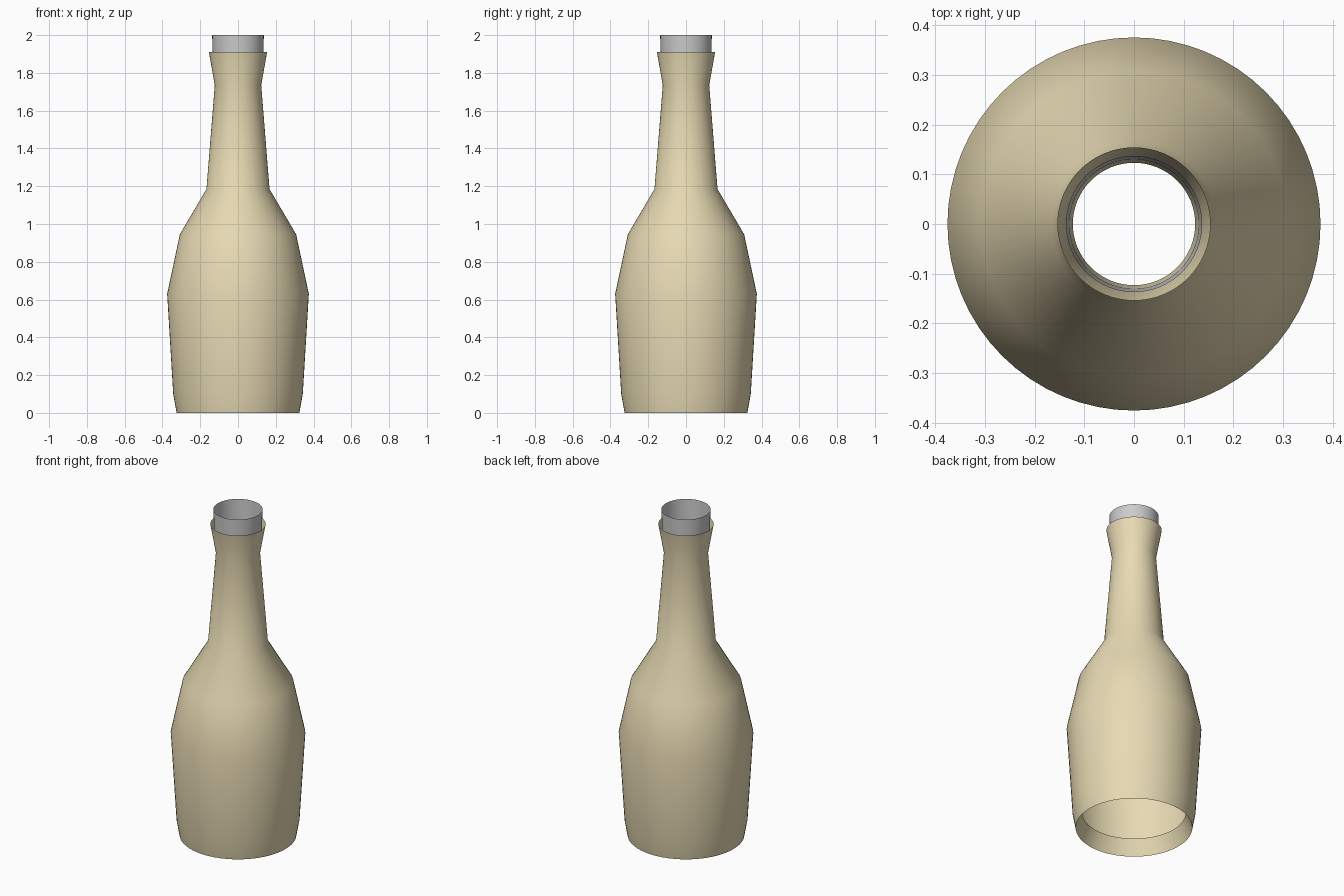
import bpy, bmesh, math

if "Cube" in bpy.data.objects:
    bpy.data.objects.remove(bpy.data.objects["Cube"])

SIDES = 64


def lathe(name, profile, color=None):
    """Revolve an open (radius, height) profile around z."""
    bm = bmesh.new()
    rings = []
    for r, z in profile:
        rings.append([bm.verts.new((r * math.cos(2 * math.pi * i / SIDES),
                                    r * math.sin(2 * math.pi * i / SIDES), z))
                      for i in range(SIDES)])
    for low, high in zip(rings, rings[1:]):
        for i in range(SIDES):
            j = (i + 1) % SIDES
            bm.faces.new((low[i], low[j], high[j], high[i]))
    mesh = bpy.data.meshes.new(name)
    bm.to_mesh(mesh)
    bm.free()
    obj = bpy.data.objects.new(name, mesh)
    bpy.context.collection.objects.link(obj)
    if color:
        mat = bpy.data.materials.new(name + "_material")
        mat.diffuse_color = color
        mat.use_nodes = True
        mat.node_tree.nodes["Principled BSDF"].inputs["Base Color"].default_value = mat.diffuse_color
        mesh.materials.append(mat)
    bpy.ops.object.select_all(action='DESELECT')
    obj.select_set(True)
    bpy.context.view_layer.objects.active = obj
    bpy.ops.object.shade_smooth_by_angle(angle=math.radians(40))
    return obj


# Bottle shell: open underside with a tucked-in lip, body, shoulder, flared neck
lathe("bottle_body", [
    (0.288, 0.095), (0.325, 0.0), (0.343, 0.10), (0.375, 0.63),
    (0.308, 0.945), (0.167, 1.185), (0.123, 1.735), (0.154, 1.91),
], (0.8, 0.7, 0.45, 1.0))

# Plain open collar seated inside the flared mouth
lathe("mouth_collar", [(0.130, 1.79), (0.137, 2.0)])
